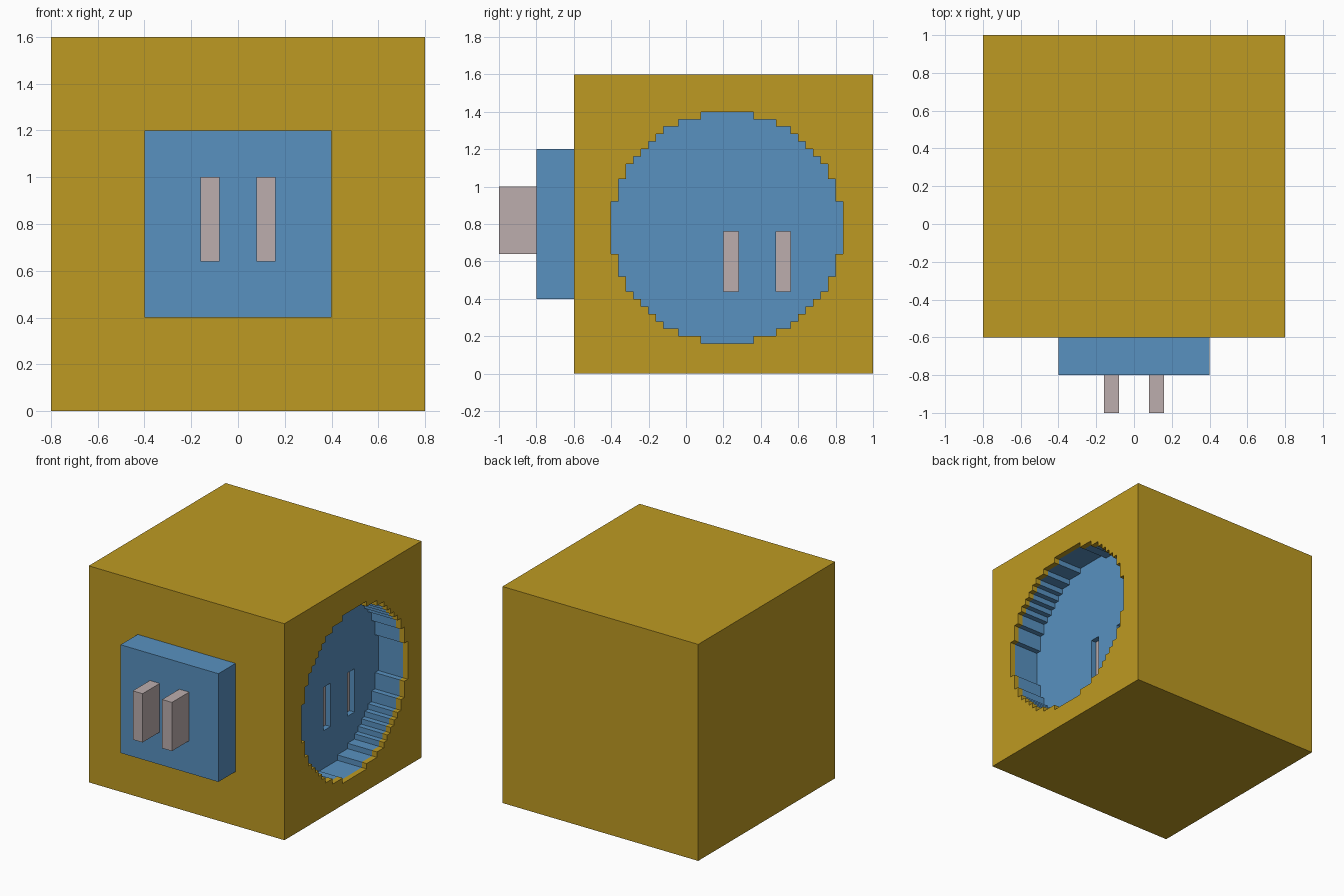
import bpy
import bmesh
import math

cube = bpy.data.objects.get("Cube")
if cube:
    bpy.data.objects.remove(cube, do_unlink=True)


def material(name, rgb):
    m = bpy.data.materials.new(name)
    m.use_nodes = True
    colour = (*rgb, 1.0)
    m.diffuse_color = colour
    m.node_tree.nodes["Principled BSDF"].inputs["Base Color"].default_value = colour
    return m


YELLOW, BLUE, PINK = 0, 1, 2
MATS = [material("mustard yellow", (0.515, 0.323, 0.016)),
        material("sky blue", (0.098, 0.283, 0.527)),
        material("pale pink grey", (0.503, 0.423, 0.423))]


def add_object(name, bm, mats):
    me = bpy.data.meshes.new(name)
    bm.to_mesh(me)
    bm.free()
    for m in mats:
        me.materials.append(m)
    ob = bpy.data.objects.new(name, me)
    bpy.context.collection.objects.link(ob)


def box(name, lo, hi, mat):
    bm = bmesh.new()
    bmesh.ops.create_cube(bm, size=1)
    for v in bm.verts:
        v.co = [a + (b - a) * (c + 0.5) for a, b, c in zip(lo, hi, v.co)]
    add_object(name, bm, [mat])


# Helpers for building the casing from closed loops in the y-z plane
def ring(bm, pts, x):
    return [bm.verts.new((x, y, z)) for y, z in pts]


def ring_edges(bm, vs):
    pairs = zip(vs, vs[1:] + vs[:1])
    return [bm.edges.get(p) or bm.edges.new(p) for p in pairs]


def wall(bm, a, pts, x, mat):
    """Join ring a to a new ring at depth x and return the new ring."""
    b = ring(bm, pts, x)
    n = len(a)
    for i in range(n):
        k = (i + 1) % n
        bm.faces.new((a[i], a[k], b[k], b[i])).material_index = mat
    return b


def fill(bm, rings, mat):
    """Flat face bounded by the first ring, with the other rings as holes."""
    edges = [e for r in rings for e in ring_edges(bm, r)]
    res = bmesh.ops.triangle_fill(bm, use_beauty=True, use_dissolve=False,
                                  edges=edges, normal=(1, 0, 0))
    for g in res["geom"]:
        if isinstance(g, bmesh.types.BMFace):
            g.material_index = mat


def rect(y0, y1, z0, z1):
    return [(y0, z0), (y1, z0), (y1, z1), (y0, z1)]


def stepped_circle(cy, cz, cells, step):
    """Outline of a round made of square cells."""
    r = cells / 2
    half = cells // 2
    side = []
    for j in range(-half, half + 1):
        w = math.floor(math.sqrt(r * r - j * j)) + 0.5
        if side and side[-1][0] == w:
            side.pop()
        else:
            side.append((w, j - 0.5))
        side.append((w, j + 0.5))
    loop = side + [(-w, h) for w, h in reversed(side)]
    return [(cy + w * step, cz + h * step) for w, h in loop]


# Casing with a round stepped socket in its left side
square = rect(-0.6, 1.0, 0.0, 1.6)
circle = stepped_circle(0.22, 0.78, 31, 0.04)
slots = [rect(y, y + 0.08, 0.44, 0.76) for y in (0.20, 0.48)]

bm = bmesh.new()
outer = ring(bm, square, 0.8)
far = wall(bm, outer, square, -0.8, YELLOW)
bm.faces.new(far).material_index = YELLOW
mouth = ring(bm, circle, 0.8)
fill(bm, [outer, mouth], YELLOW)
lip = wall(bm, mouth, circle, 0.76, YELLOW)
floor = wall(bm, lip, circle, 0.56, BLUE)

# Socket floor with two contact slots
slot_rings = [ring(bm, s, 0.56) for s in slots]
fill(bm, [floor] + slot_rings, BLUE)
for r, s in zip(slot_rings, slots):
    bottom = wall(bm, r, s, 0.52, BLUE)
    bm.faces.new(bottom).material_index = PINK
bmesh.ops.recalc_face_normals(bm, faces=bm.faces[:])
add_object("casing", bm, MATS)

# Plug block and its two prongs on the front
box("plug_block", (-0.4, -0.8, 0.4), (0.4, -0.6, 1.2), MATS[BLUE])
for name, x in (("right_prong", -0.16), ("left_prong", 0.08)):
    box(name, (x, -1.0, 0.64), (x + 0.08, -0.8, 1.0), MATS[PINK])
